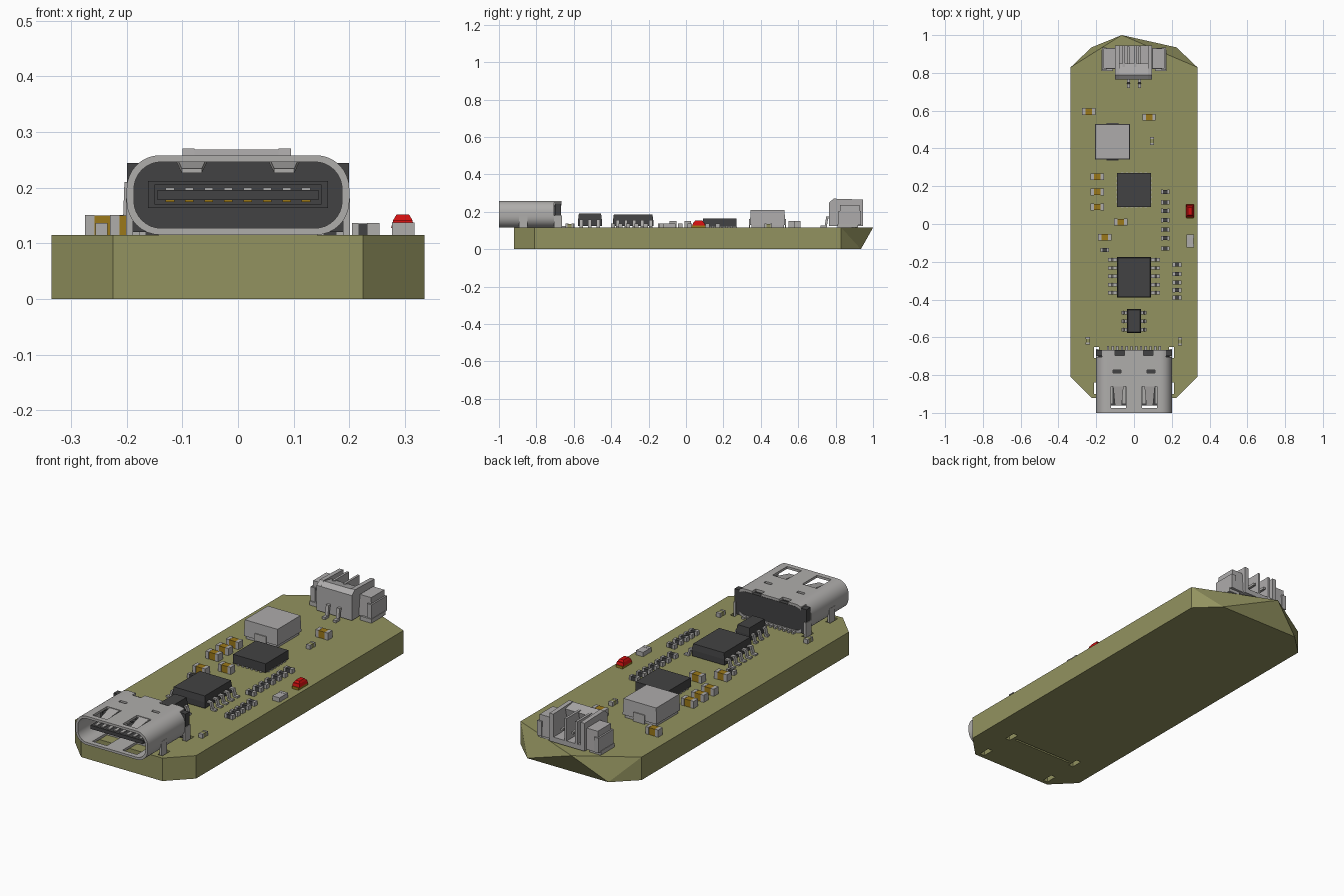
import bpy, bmesh, math

if "Cube" in bpy.data.objects:
    bpy.data.objects.remove(bpy.data.objects["Cube"])

COLOURS = {
    "olive_board": (0.29, 0.29, 0.115), "silver_metal": (0.43, 0.42, 0.41),
    "dark_plastic": (0.055, 0.055, 0.056), "gold_ceramic": (0.33, 0.19, 0.01),
    "red_lens": (0.62, 0.005, 0.005), "light_plastic": (0.42, 0.41, 0.41)}
NAMES = list(COLOURS)
for n, c in COLOURS.items():
    bpy.data.materials.new(n).diffuse_color = (*c, 1)
OLIVE, SILVER, DARK, GOLD, RED, LIGHT = range(6)
TOP = 0.115  # height of the board's upper face


class Part:
    """Collects simple solids and turns them into one object."""
    def __init__(self, name):
        self.name, self.bm = name, bmesh.new()

    def loft(self, a, b, mat, cap=True):
        """Solid between two loops with equal point counts."""
        va, vb = [self.bm.verts.new(p) for p in a], [self.bm.verts.new(p) for p in b]
        n = len(va)
        faces = [self.bm.faces.new((va[i], va[(i + 1) % n], vb[(i + 1) % n], vb[i])) for i in range(n)]
        if cap:
            faces += [self.bm.faces.new(va[::-1]), self.bm.faces.new(vb)]
        for f in faces:
            f.material_index = mat
        return va, vb

    def box(self, x0, x1, y0, y1, z0, z1, mat, taper=0.0):
        t = taper
        self.loft([(x0, y0, z0), (x1, y0, z0), (x1, y1, z0), (x0, y1, z0)],
                  [(x0 + t, y0 + t, z1), (x1 - t, y0 + t, z1), (x1 - t, y1 - t, z1), (x0 + t, y1 - t, z1)], mat)

    def extrude_x(self, yz, x0, x1, mat):
        self.loft([(x0, y, z) for y, z in yz], [(x1, y, z) for y, z in yz], mat)

    def done(self, smooth=False):
        bmesh.ops.recalc_face_normals(self.bm, faces=self.bm.faces)
        me = bpy.data.meshes.new(self.name)
        self.bm.to_mesh(me)
        for n in NAMES:
            me.materials.append(bpy.data.materials[n])
        ob = bpy.data.objects.new(self.name, me)
        bpy.context.collection.objects.link(ob)
        if smooth:
            select(ob)
            bpy.ops.object.shade_smooth_by_angle(angle=math.radians(35))
        return ob


def select(ob):
    bpy.ops.object.select_all(action='DESELECT')
    ob.select_set(True)
    bpy.context.view_layer.objects.active = ob


def cut(ob, boxes, mat):
    for i, b in enumerate(boxes):
        c = Part("cutter")
        c.box(*b, mat)
        cutter = c.done()
        cutter.hide_render = True
        m = ob.modifiers.new("cut", 'BOOLEAN')
        m.operation, m.solver, m.object = 'DIFFERENCE', 'EXACT', cutter
        select(ob)
        bpy.ops.object.modifier_apply(modifier=m.name)
        bpy.data.objects.remove(cutter)


def rounded(hw, z0, z1, r, y, steps=8):
    """Rounded rectangle loop in the xz plane."""
    pts = []
    for cx, cz, a0 in ((hw - r, z1 - r, 0), (r - hw, z1 - r, 90), (r - hw, z0 + r, 180), (hw - r, z0 + r, 270)):
        for k in range(steps + 1):
            a = math.radians(a0 + 90 * k / steps)
            pts.append((cx + r * math.cos(a), y, cz + r * math.sin(a)))
    return pts


# Board: clipped corners, rear apex overhanging only along the top
p = Part("board")
base = [(-.335, .83), (-.335, -.81), (-.225, -.92), (.225, -.92), (.335, -.81), (.335, .83)]
lo = [p.bm.verts.new((x, y, 0)) for x, y in base + [(.225, .935), (-.225, .935)]]
hi = [p.bm.verts.new((x, y, TOP)) for x, y in base + [(-.065, 1.0)]]
p.bm.faces.new(lo)
p.bm.faces.new(hi)
for i in range(5):
    p.bm.faces.new((lo[i], lo[i + 1], hi[i + 1], hi[i]))
for f in ((lo[5], lo[6], hi[5]), (lo[6], hi[6], hi[5]), (lo[6], lo[7], hi[6]),
          (lo[7], hi[0], hi[6]), (lo[7], lo[0], hi[0])):
    p.bm.faces.new(f)
board = p.done()
cut(board, [(s * .198 - .013, s * .198 + .013, y - .03, y + .03, -.1, .3) for s in (-1, 1) for y in (-.87, -.68)]
    + [(-.165, .165, -.692, -.682, -.1, .3)], OLIVE)

# Port shell: rounded tube with spring windows and rear notches
p = Part("port_shell")
oa, ob_ = p.loft(rounded(.2, TOP, .258, .06, -1), rounded(.2, TOP, .258, .06, -.666), SILVER, cap=False)
ia, ib = p.loft(rounded(.187, TOP + .012, .246, .049, -1), rounded(.187, TOP + .012, .246, .049, -.666), SILVER, cap=False)
for o, i in ((oa, ia), (ob_, ib)):
    for k in range(len(o)):
        j = (k + 1) % len(o)
        p.bm.faces.new((o[k], o[j], i[j], i[k])).material_index = SILVER
shell = p.done()
holes = []
for s in (-1, 1):
    x = s * .083
    holes += [(x - .04, x + .04, -.975, -.86, .05, .4), (s * .09 - .02, s * .09 + .02, -.788, -.772, .22, .4),
              (s * .075 - .025, s * .075 + .025, -.695, -.6, .22, .4),
              (s * .195 - .025, s * .195 + .025, -.705, -.6, .05, .4)]
cut(shell, holes, SILVER)
select(shell)
bpy.ops.object.shade_smooth_by_angle(angle=math.radians(35))

# Springs inside the windows and mounting legs
p = Part("port_springs_and_legs")
for s in (-1, 1):
    x = s * .083
    p.loft([(x - .028, -.855, .247), (x + .028, -.855, .247), (x + .028, -.855, .256), (x - .028, -.855, .256)],
           [(x - .018, -.96, .226), (x + .018, -.96, .226), (x + .018, -.96, .234), (x - .018, -.96, .234)], SILVER)
    for y in (-.87, -.685):
        p.box(s * .195 - .006, s * .195 + .006, y - .022, y + .022, .06, .18, SILVER)
p.done()

# Port insulator: core, recess frame, tongue and contacts
p = Part("port_insulator")
p.loft(rounded(.187, TOP + .012, .246, .049, -.82), rounded(.187, TOP + .012, .246, .049, -.69), DARK)
p.box(-.199, .199, -.7, -.668, .12, .244, DARK)
p.box(-.16, .16, -.845, -.82, .205, .212, DARK)
p.box(-.16, .16, -.845, -.82, .163, .17, DARK)
for s in (-1, 1):
    p.box(s * .156 - .006, s * .156 + .006, -.845, -.82, .163, .212, DARK)
p.box(-.145, .145, -.96, -.82, .178, .196, DARK)
for i in range(8):
    x = -.1225 + i * .035
    p.box(x - .008, x + .008, -.95, -.82, .174, .178, GOLD)
    p.box(x - .008, x + .008, -.95, -.82, .196, .2, SILVER)
for i in range(12):
    x = -.138 + i * .025
    p.box(x - .006, x + .006, -.67, -.645, TOP, .125, SILVER)
p.done()


# Leaded chips
def leaded_chip(name, hw, y0, y1, z0, z1, reach, ys, w):
    p = Part(name)
    zm = (z0 + z1) / 2
    p.box(-hw, hw, y0, y1, zm, z1, DARK, .004)
    p.box(-hw, hw, y0, y1, z0, zm, DARK)
    for s in (-1, 1):
        k = hw + (reach - hw) * .45
        prof = [(hw - .01, zm), (k, zm), (k + .008, TOP + .008), (reach, TOP + .008),
                (reach, TOP), (k, TOP), (k - .008, zm - .008), (hw - .01, zm - .008)]
        for y in ys:
            p.loft([(s * a, y - w, z) for a, z in prof], [(s * a, y + w, z) for a, z in prof], SILVER)
    p.done()


leaded_chip("controller_chip", .09, -.39, -.175, .125, .185, .137, [-.365 + i * .044 for i in range(5)], .009)
leaded_chip("small_chip", .037, -.577, -.45, .125, .19, .065, [-.56, -.515, -.47], .009)

# Flat leadless chip with edge pads
p = Part("flat_chip")
p.box(-.09, .09, .09, .27, .12, .165, DARK)
for i in range(6):
    t = -.0625 + i * .025
    p.box(t - .006, t + .006, .0885, .2715, TOP, .122, SILVER)
    p.box(-.0915, .0915, .18 + t - .006, .18 + t + .006, TOP, .122, SILVER)
p.done()

# Power coil block with notched terminals
p = Part("coil_block")
p.box(-.207, -.02, .342, .53, .13, .21, LIGHT, .003)
p.box(-.2, -.027, .349, .523, TOP, .13, LIGHT)
for y in (.337, .53):
    p.box(-.145, -.082, y, y + .005, TOP, .16, SILVER)
p.done()


# Two-terminal parts
def two_terminal(name, spots, length, width, h, body, along_y=False, end=SILVER):
    p = Part(name)
    for x, y in spots:
        for a, b, col, g in ((-.5, -.25, end, 0), (-.25, .25, body, .001), (.25, .5, end, 0)):
            a, b, w = a * length, b * length, width / 2 - g
            r = (x - w, x + w, y + a, y + b) if along_y else (x + a, x + b, y - w, y + w)
            p.box(*r, TOP, TOP + h - g, col)
    p.done()


two_terminal("gold_capacitors", [(-.24, .595), (.08, .565), (-.195, .25), (-.195, .17), (-.195, .09),
                                 (-.07, .01), (-.155, -.07)], .07, .036, .036, GOLD)
two_terminal("small_resistors", [(.165, y) for y in (.17, .115, .07, .02, -.03, -.075, -.13)]
             + [(.228, y) for y in (-.215, -.265, -.31, -.35, -.39)] + [(-.155, -.138)], .046, .023, .021, DARK)
two_terminal("upright_resistors", [(.095, .44), (.243, -.622), (-.245, -.618)], .042, .022, .021, OLIVE, True)
two_terminal("pale_capacitor", [(.297, -.09)], .068, .04, .022, LIGHT, True)

# Indicator lamp: gold base and faceted lens
p = Part("indicator_lamp")
p.box(.278, .314, .03, .105, TOP, .127, GOLD)
p.box(.275, .317, .034, .102, .127, .142, RED, .004)
p.box(.279, .313, .042, .094, .142, .152, RED, .006)
p.done()

# Rear battery socket: open tray with side lugs and pins
p = Part("battery_socket")
p.box(-.1, .095, .775, .945, .125, .15, LIGHT)
wall = [(.765, .125), (.945, .125), (.945, .265), (.79, .27), (.765, .25)]
for x0, x1 in ((-.1, -.078), (.073, .095)):
    p.extrude_x(wall, x0, x1, LIGHT)
p.extrude_x([(.765, .125), (.82, .125), (.85, .255), (.79, .268), (.765, .25)], -.078, .073, LIGHT)
for x in (-.03, .03):
    p.box(x - .03, x - .018, .83, .945, .15, .262, LIGHT)
    p.box(x - .006, x + .006, .8, .94, .19, .202, SILVER)
    p.extrude_x([(.775, .175), (.75, .175), (.742, .127), (.72, .127), (.72, TOP), (.752, TOP), (.76, .163), (.775, .163)],
                x - .008, x + .008, SILVER)
for s in (-1, 1):
    a, b = sorted((s * .095, s * .165))
    p.box(a, b, .82, .932, .13, .235, LIGHT, .004)
    a, b = sorted((s * .11, s * .172))
    p.box(a, b, .81, .92, TOP, .135, SILVER)
    a, b = sorted((s * .145, s * .17))
    p.box(a, b, .815, .935, .13, .205, LIGHT)
p.done()

for m in bpy.data.materials:
    if m.users and not m.is_grease_pencil:
        m.use_nodes = True
        m.node_tree.nodes["Principled BSDF"].inputs["Base Color"].default_value = m.diffuse_color
